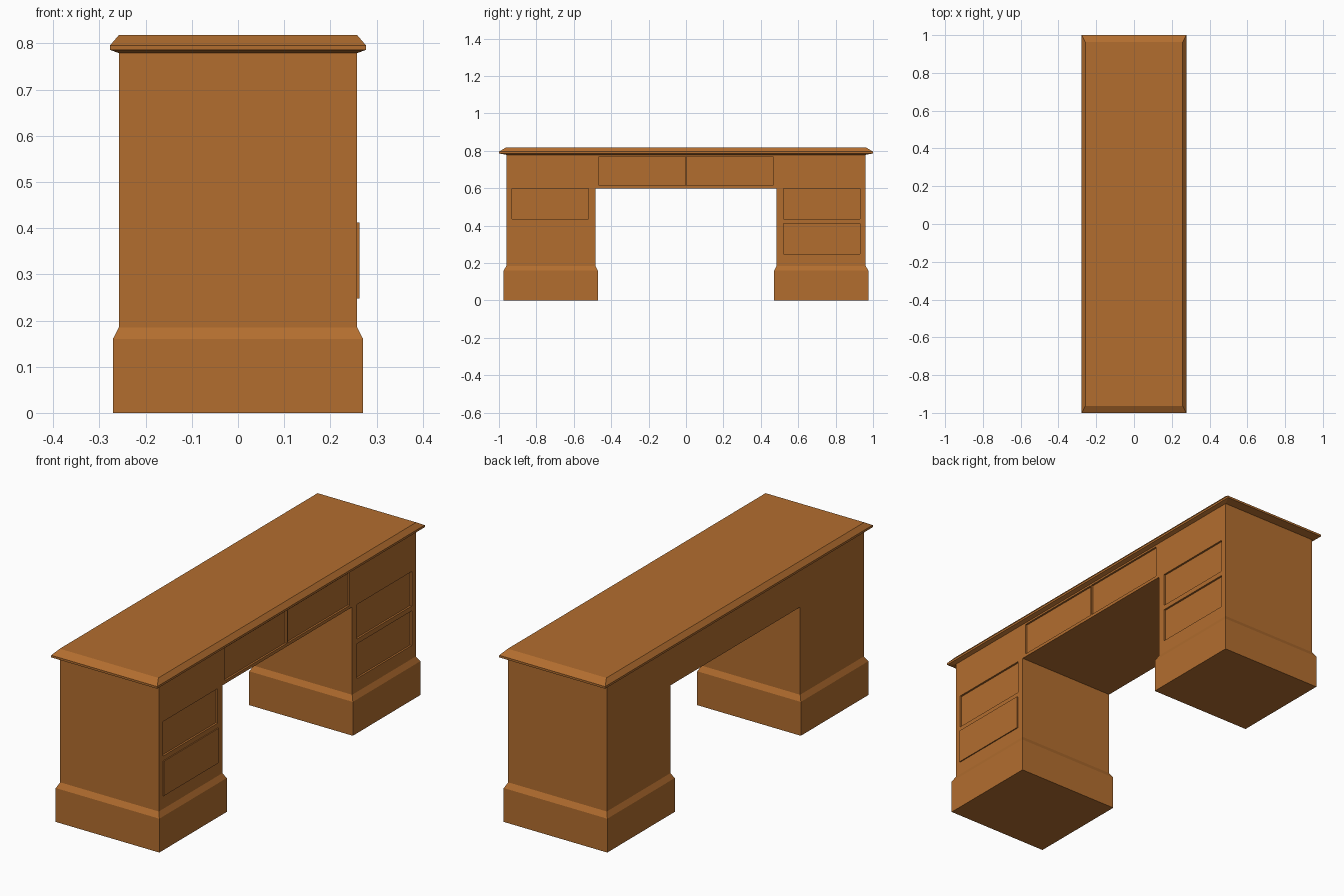
import bpy, bmesh

if "Cube" in bpy.data.objects:
    bpy.data.objects.remove(bpy.data.objects["Cube"])

wood = bpy.data.materials.new("warm_brown_wood")
wood.diffuse_color = (0.45, 0.155, 0.028, 1)
wood.use_nodes = True
wood.node_tree.nodes["Principled BSDF"].inputs["Base Color"].default_value = wood.diffuse_color


def finish(name, bm):
    bmesh.ops.recalc_face_normals(bm, faces=bm.faces)
    mesh = bpy.data.meshes.new(name)
    bm.to_mesh(mesh)
    bm.free()
    mesh.materials.append(wood)
    obj = bpy.data.objects.new(name, mesh)
    bpy.context.collection.objects.link(obj)
    return obj


def add_stack(bm, rings):
    """Loft rectangles (x0, x1, y0, y1, z) into a closed solid."""
    loops = [[bm.verts.new(p) for p in
              ((x0, y0, z), (x1, y0, z), (x1, y1, z), (x0, y1, z))]
             for x0, x1, y0, y1, z in rings]
    for a, b in zip(loops, loops[1:]):
        for i in range(4):
            j = (i + 1) % 4
            bm.faces.new((a[i], a[j], b[j], b[i]))
    bm.faces.new(loops[0][::-1])
    bm.faces.new(loops[-1])


def stack(name, rings):
    bm = bmesh.new()
    add_stack(bm, rings)
    return finish(name, bm)


BX = 0.258  # half depth of the carcass

# Carcass: arch profile with knee hole, extruded along x
bm = bmesh.new()
profile = [(-0.96, 0.17), (-0.485, 0.17), (-0.485, 0.60), (0.485, 0.60),
           (0.485, 0.17), (0.96, 0.17), (0.96, 0.785), (-0.96, 0.785)]
face = bm.faces.new([bm.verts.new((-BX, y, z)) for y, z in profile])
ext = bmesh.ops.extrude_face_region(bm, geom=[face])
bmesh.ops.translate(bm, vec=(2 * BX, 0, 0),
                    verts=[v for v in ext["geom"] if isinstance(v, bmesh.types.BMVert)])
carcass = finish("desk_carcass", bm)

# Recessed drawer fronts, cut into the +x face
bm = bmesh.new()
recesses = [(-0.465, -0.004, 0.615, 0.77), (0.004, 0.465, 0.615, 0.77),
            (-0.93, -0.52, 0.435, 0.598), (0.52, 0.93, 0.435, 0.598),
            (0.52, 0.93, 0.248, 0.412)]
for y0, y1, z0, z1 in recesses:
    add_stack(bm, [(BX - 0.009, 0.32, y0, y1, z0), (BX - 0.009, 0.32, y0, y1, z1)])
cutter = finish("drawer_cutter", bm)
cutter.hide_render = True
cutter.hide_viewport = True
cutter.display_type = 'WIRE'
mod = carcass.modifiers.new("drawer_recesses", 'BOOLEAN')
mod.operation = 'DIFFERENCE'
mod.solver = 'EXACT'
mod.object = cutter

# Lower left drawer stands slightly proud
stack("raised_drawer_front", [(BX - 0.004, BX + 0.005, -0.93, -0.52, z)
                              for z in (0.248, 0.412)])

# Plinths with chamfered tops under both pedestals
for side, s in (("left", -1), ("right", 1)):
    rings = []
    for xh, inner, outer, z in ((0.271, 0.471, 0.975, 0), (0.271, 0.471, 0.975, 0.16),
                                (BX, 0.485, 0.96, 0.185)):
        y0, y1 = sorted((s * inner, s * outer))
        rings.append((-xh, xh, y0, y1, z))
    stack(side + "_plinth", rings)

# Moulded desk top
stack("desk_top", [(-xh, xh, -yh, yh, z) for xh, yh, z in
                   ((BX, 0.96, 0.779), (0.277, 1.0, 0.786),
                    (0.277, 1.0, 0.796), (BX, 0.963, 0.818))])
